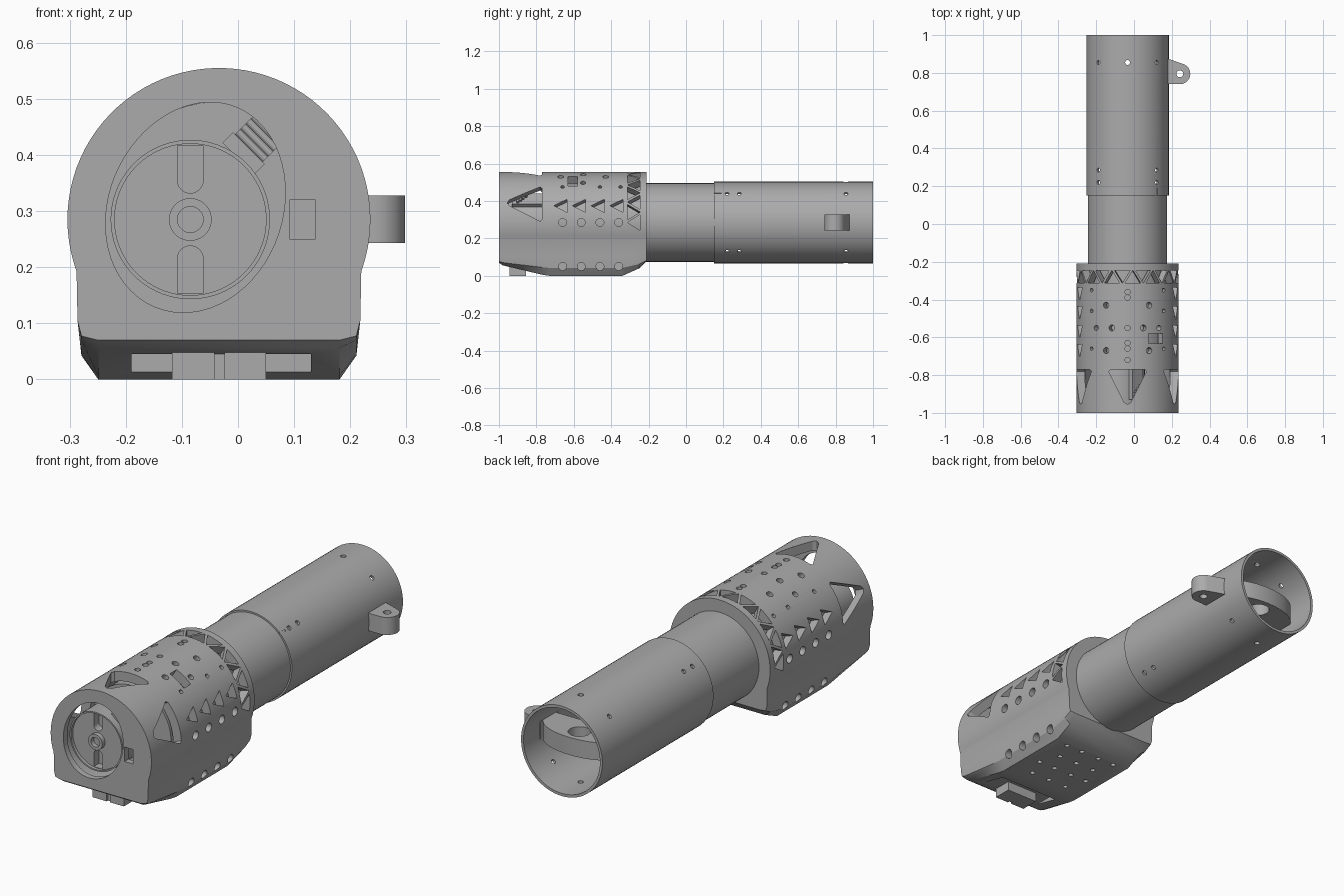
import bpy, bmesh
from math import sin, cos, pi, radians
from mathutils import Vector

if "Cube" in bpy.data.objects:
    bpy.data.objects.remove(bpy.data.objects["Cube"])

grey = bpy.data.materials.new("grey")
grey.use_nodes = True
GREY = (0.41, 0.41, 0.41, 1)
grey.diffuse_color = GREY
grey.node_tree.nodes["Principled BSDF"].inputs["Base Color"].default_value = GREY

X, Y, Z = Vector((1, 0, 0)), Vector((0, 1, 0)), Vector((0, 0, 1))
AXIS = Vector((-0.034, 0, 0.285))      # main tube axis
DRUM = Vector((-0.085, 0, 0.285))      # offset drum axis
R = 0.27


def circle(r, n=24, u=0, v=0):
    return [(u + r * cos(2 * pi * i / n), v + r * sin(2 * pi * i / n)) for i in range(n)]


def rect(u0, u1, v0, v1):
    return [(u0, v0), (u1, v0), (u1, v1), (u0, v1)]


def skin(bm, rings, caps=True):
    """Join rings of points into a solid."""
    rows = [[bm.verts.new(p) for p in ring] for ring in rings]
    n = len(rows[0])
    for a, b in zip(rows, rows[1:]):
        for i in range(n):
            bm.faces.new((a[i], a[(i + 1) % n], b[(i + 1) % n], b[i]))
    if caps:
        bm.faces.new(rows[0])
        bm.faces.new(rows[-1])


def prism(bm, pts, origin, u, v, w, d0, d1):
    skin(bm, [[origin + u * a + v * b + w * d for a, b in pts] for d in (d0, d1)])


def finish(bm, name):
    bmesh.ops.recalc_face_normals(bm, faces=bm.faces)
    mesh = bpy.data.meshes.new(name)
    bm.to_mesh(mesh)
    bm.free()
    mesh.materials.append(grey)
    ob = bpy.data.objects.new(name, mesh)
    bpy.context.collection.objects.link(ob)
    return ob


def activate(ob):
    bpy.ops.object.select_all(action='DESELECT')
    ob.select_set(True)
    bpy.context.view_layer.objects.active = ob


def cut(ob, bm):
    tool = finish(bm, "cutter")
    tool.hide_render = True
    mod = ob.modifiers.new("cut", 'BOOLEAN')
    mod.operation, mod.solver, mod.object = 'DIFFERENCE', 'EXACT', tool
    mod.use_self = True
    activate(ob)
    bpy.ops.object.modifier_apply(modifier=mod.name)
    bpy.data.objects.remove(tool)


def radial(bm, deg, pts, r0=0.2, r1=0.31):
    """Cutter pointing outward from the tube axis; points are (y, sideways)."""
    a = radians(deg)
    prism(bm, pts, AXIS, Y, Vector((-sin(a), 0, cos(a))), Vector((cos(a), 0, sin(a))), r0, r1)


def lathe(name, profile, centre, n=72, caps=True):
    bm = bmesh.new()
    skin(bm, [[centre + Vector((x, y, z)) for x, z in circle(r, n)] for r, y in profile], caps)
    return finish(bm, name)


# Housing: round top blended into a squared, chamfered foot
def section(y, b):
    arc = [(R * cos(radians(a)), 0.285 + R * sin(radians(a))) for a in range(-20, 201, 4)]
    side = [(0.252, 0.105), (0.245, b + 0.5 * (0.085 - b)), (0.215, b)]
    pts = arc + [(-x, z) for x, z in side] + side[::-1]
    return [Vector((AXIS.x + x, y, z)) for x, z in pts]


bm = bmesh.new()
skin(bm, [section(y, b) for y, b in ((-1, 0.07), (-0.98, 0.056), (-0.77, 0.006), (-0.73, 0),
                                     (-0.34, 0), (-0.25, 0.04), (-0.21, 0.08))])
housing = finish(bm, "housing")

bm = bmesh.new()
prism(bm, circle(0.225, 72), AXIS, X, Z, Y, -0.97, -0.24)
cut(housing, bm)

# Egg-shaped front opening, front pocket and underside recess
bm = bmesh.new()
egg = []
for i in range(64):
    t = 2 * pi * i / 64
    s = (1 + sin(t + 0.35)) / 2
    r = 0.168 - 0.028 * s
    egg.append((-0.085 + 0.03 * s + r * cos(t), 0.285 + 0.07 * s + r * sin(t)))
O = Vector((0, 0, 0))
prism(bm, egg, O, X, Z, Y, -1.05, -0.95)
prism(bm, rect(0.092, 0.138, 0.25, 0.32), O, X, Z, Y, -1.05, -0.96)
prism(bm, rect(-0.19, 0.13, -0.95, -0.8), O, X, Y, Z, -0.02, 0.045)
cut(housing, bm)

# Windows, pockets and holes in the housing wall
bm = bmesh.new()
for a in (23, 90, 157):
    radial(bm, a, [(-0.955, 0), (-0.945, -0.017), (-0.78, -0.1), (-0.77, -0.09),
                   (-0.77, 0.09), (-0.78, 0.1), (-0.945, 0.017)], 0.17)
for i in range(4):
    y = -0.66 + 0.1 * i
    for a, side in ((0, 1), (180, -1)):
        radial(bm, a, circle(0.021, 20, y, 0))
        radial(bm, a, circle(0.021, 20, y, -0.235 * side), 0.17)
        radial(bm, a + 19.5 * side, [(y - 0.048, 0), (y + 0.023, -0.037), (y + 0.023, 0.037)])
    for x in ((-0.14, -0.05, 0.05, 0.14) if i % 2 else (-0.1, 0, 0.1)):
        radial(bm, -90, circle(0.012, 12, y, x))
for y in (-0.36, -0.39, -0.55, -0.63, -0.66, -0.72):
    radial(bm, 90, circle(0.014, 16, y, 0))
for s in (-1, 1):
    for a, y, r in ((25, -0.43, 0.016), (25, -0.67, 0.016), (18, -0.55, 0.016), (38, -0.55, 0.014),
                    (45, -0.35, 0.01), (45, -0.46, 0.01), (45, -0.66, 0.01)):
        radial(bm, 90 + s * a, circle(r, 16, y, 0))
radial(bm, 56, rect(-0.632, -0.58, -0.045, 0.045))
# Zigzag lattice behind the rear ring
for k in range(16):
    base, tip = (-0.245, -0.313) if k % 2 == 0 else (-0.313, -0.245)
    radial(bm, k * 12, [(base, -0.042), (base, 0.042), (tip, 0)])
cut(housing, bm)

# Inner core and rear tube, open at the back
tube = lathe("main_tube", [(0.21, -0.765), (0.21, 0.15), (0.218, 0.15), (0.218, 1),
                           (0.205, 1), (0.205, 0.1)], AXIS)
bm = bmesh.new()
for a in (45, 135, 225, 315):
    for y in (0.22, 0.285, 0.855):
        radial(bm, a, circle(0.011, 14, y, 0), 0.19, 0.24)
radial(bm, 90, circle(0.013, 14, 0.855, 0), 0.19, 0.24)
radial(bm, 270, circle(0.013, 14, 0.855, 0), 0.19, 0.24)
radial(bm, 45, rect(0.14, 0.19, -0.005, 0.005), 0.214, 0.24)
cut(tube, bm)

# Drum with rimmed, slotted face and a hollow hub
drum = lathe("drum", [(0.142, -0.76), (0.142, -0.965), (0.135, -0.965), (0.135, -0.95)], DRUM)
bm = bmesh.new()
for s in (-1, 1):
    slot = [(0.023 * cos(pi * i / 12), s * (0.07 - 0.023 * sin(pi * i / 12))) for i in range(13)]
    prism(bm, slot + [(-0.023, s * 0.132), (0.023, s * 0.132)], DRUM, X, Z, Y, -0.99, -0.91)
cut(drum, bm)
hub = lathe("drum_hub", [(0.038, -0.94), (0.038, -0.972), (0.023, -0.972), (0.023, -0.945)], DRUM, 40)

# Ribbed catch beside the drum
bm = bmesh.new()
C = Vector((0.022, 0, 0.415))
along, across = Vector((1, 0, -1)).normalized(), Vector((1, 0, 1)).normalized()
prism(bm, rect(-0.04, 0.04, -0.03, -0.004), C, along, across, Y, -0.93, -0.76)
for i in range(4):
    v = 0.003 + 0.013 * i
    prism(bm, circle(0.007, 12, v, -0.9 + 0.015 * i), C, across, Y, along, -0.035, 0.035)
catch = finish(bm, "ribbed_catch")

# Twin feet under the nose
bm = bmesh.new()
for x0, x1 in ((-0.118, -0.042), (-0.024, 0.05)):
    prism(bm, rect(x0, x1, -0.945, -0.855), O, X, Y, Z, 0, 0.05)
prism(bm, rect(-0.042, -0.024, -0.935, -0.855), O, X, Y, Z, 0, 0.05)
feet = finish(bm, "nose_feet")

# Side lug with eyelet
bm = bmesh.new()
lug_pts = [(0.243 + 0.055 * cos(radians(a)), 0.795 + 0.055 * sin(radians(a))) for a in range(-90, 71, 10)]
prism(bm, lug_pts + [(0.165, 0.88), (0.165, 0.74)], O, X, Y, Z, 0.243, 0.328)
lug = finish(bm, "side_lug")
bm = bmesh.new()
prism(bm, circle(0.018, 20, 0.243, 0.795), O, X, Y, Z, 0.2, 0.4)
cut(lug, bm)

# Bowed cross bar inside the tube mouth
bm = bmesh.new()
bow = [(AXIS.x + 0.206 * cos(pi * i / 20), 0.83 + 0.11 * sin(pi * i / 20)) for i in range(21)]
prism(bm, bow + [(AXIS.x - 0.206, 0.76), (AXIS.x + 0.206, 0.76)], O, X, Y, Z, 0.243, 0.328)
bar = finish(bm, "cross_bar")
bm = bmesh.new()
prism(bm, circle(0.05, 28, AXIS.x, 0.865), O, X, Y, Z, 0.2, 0.4)
cut(bar, bm)

for ob in (housing, tube, drum, hub, catch, feet, lug, bar):
    activate(ob)
    bpy.ops.object.shade_smooth_by_angle(angle=radians(28))
